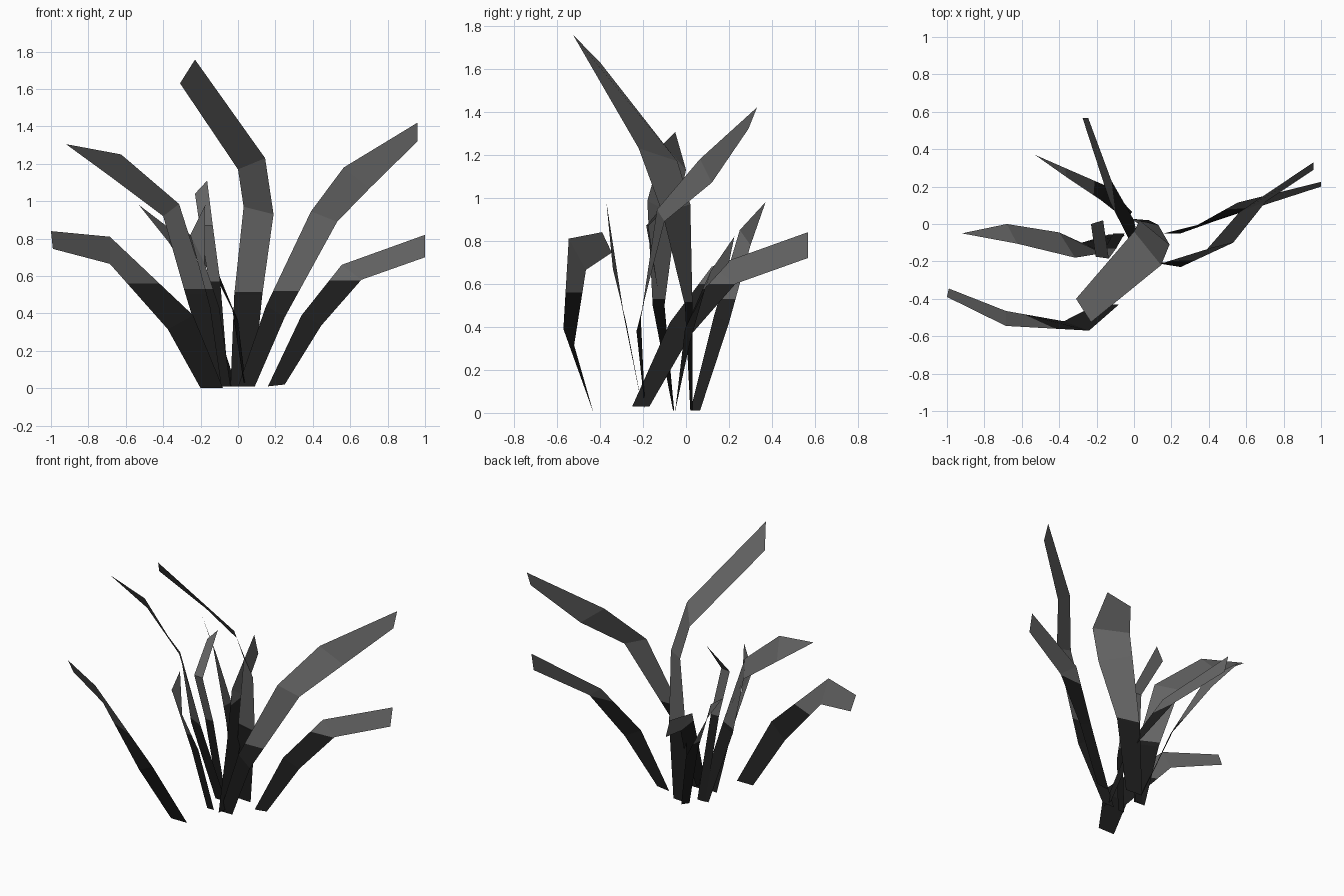
import bpy
import bmesh
from mathutils import Vector

# Remove the default cube only
default_cube = bpy.data.objects.get("Cube")
if default_cube:
    bpy.data.objects.remove(default_cube, do_unlink=True)


def make_material(name, value):
    """Flat neutral colour shown in both viewport and render."""
    material = bpy.data.materials.new(name)
    material.use_nodes = True
    colour = (value, value, value, 1)
    material.diffuse_color = colour
    shader = next(node for node in material.node_tree.nodes
                  if node.type == "BSDF_PRINCIPLED")
    shader.inputs["Base Color"].default_value = colour
    shader.inputs["Roughness"].default_value = 1
    return material


dark_stem = make_material("dark_stem", .013)
grey_leaf = make_material("grey_leaf", .13)


def make_blade(name, colour_height, first_edge, second_edge):
    """Flat folded ribbon between two edges, dark below the colour height."""
    mesh_builder = bmesh.new()
    first = [mesh_builder.verts.new(point) for point in first_edge]
    second = [mesh_builder.verts.new(point) for point in second_edge]
    for index in range(len(first) - 1):
        mesh_builder.faces.new((first[index], second[index],
                                second[index + 1], first[index + 1]))

    # Pinch pointed tips into a single vertex
    bmesh.ops.remove_doubles(mesh_builder, verts=mesh_builder.verts[:], dist=.001)

    # Cut a clean line where the stem colour changes to the leaf colour
    geometry = mesh_builder.verts[:] + mesh_builder.edges[:] + mesh_builder.faces[:]
    bmesh.ops.bisect_plane(mesh_builder, geom=geometry,
                           plane_co=Vector((0, 0, colour_height)),
                           plane_no=Vector((0, 0, 1)))
    for face in mesh_builder.faces:
        is_leaf = face.calc_center_median().z > colour_height
        face.material_index = int(is_leaf)
        face.smooth = False

    mesh = bpy.data.meshes.new(name)
    mesh_builder.to_mesh(mesh)
    mesh_builder.free()
    mesh.materials.append(dark_stem)
    mesh.materials.append(grey_leaf)
    blade = bpy.data.objects.new(name, mesh)
    bpy.context.scene.collection.objects.link(blade)
    return blade


# Tallest blade, leaning forward over the clump
make_blade(
    "tall_centre_blade", .515,
    [(-.04, .03, .01), (-.02, .03, .5), (.03, .02, .97), (0, -.04, 1.17), (-.31, -.4, 1.63)],
    [(.08, .02, .01), (.13, -.005, .5), (.19, -.11, .93), (.145, -.22, 1.23), (-.23, -.525, 1.757)])

# Blades arching to the left
make_blade(
    "upper_left_blade", .52,
    [(0, -.19, .01), (.15, -.21, .44), (.39, -.135, .945), (.565, .065, 1.18), (.96, .33, 1.42)],
    [(.09, -.19, .01), (.25, -.23, .38), (.53, -.1, .89), (.705, .12, 1.07), (.96, .29, 1.32)])
make_blade(
    "lower_left_blade", .575,
    [(.16, -.05, .01), (.34, -.005, .39), (.555, .115, .66), (1, .225, .82)],
    [(.25, -.05, .02), (.445, .02, .335), (.66, .09, .58), (1, .2, .7)])

# Blades arching to the right
make_blade(
    "lower_right_blade", .56,
    [(-.08, -.43, 0), (-.24, -.57, .39), (-.685, -.545, .81), (-1, -.39, .84)],
    [(-.2, -.43, 0), (-.375, -.52, .315), (-.685, -.465, .665), (-.99, -.345, .745)])
make_blade(
    "upper_right_blade", .53,
    [(-.05, -.06, .01), (-.16, -.155, .5), (-.315, -.18, .985), (-.625, -.105, 1.25), (-.92, -.05, 1.305)],
    [(-.13, -.055, .01), (-.28, -.1, .5), (-.4, -.045, .92), (-.68, 0, 1.13), (-.92, -.05, 1.305)])

# Narrow blades near the middle
make_blade(
    "narrow_upright_blade", .57,
    [(-.11, -.05, .01), (-.155, -.13, .57), (-.205, -.175, .87), (-.23, 0, 1.04)],
    [(-.05, -.05, .01), (-.095, -.13, .57), (-.135, -.185, .87), (-.165, .02, 1.11)])
make_blade(
    "narrow_front_blade", .53,
    [(-.09, -.2, .01), (-.15, -.285, .43), (-.255, -.345, .82), (-.175, -.37, .98)],
    [(-.04, -.2, .01), (-.1, -.28, .43), (-.18, -.34, .67), (-.175, -.37, .98)])

# Blades arching backward
make_blade(
    "pointed_back_blade", .53,
    [(-.04, .02, .01), (-.18, .13, .45), (-.36, .25, .85), (-.53, .37, .98)],
    [(-.01, .065, .01), (-.14, .2, .42), (-.37, .3, .78), (-.53, .37, .98)])
make_blade(
    "broad_back_blade", .6,
    [(.03, -.25, .03), (-.03, -.075, .42), (-.13, .12, .68), (-.275, .567, .84)],
    [(.04, -.17, .03), (0, .02, .36), (-.12, .23, .6), (-.245, .567, .72)])
